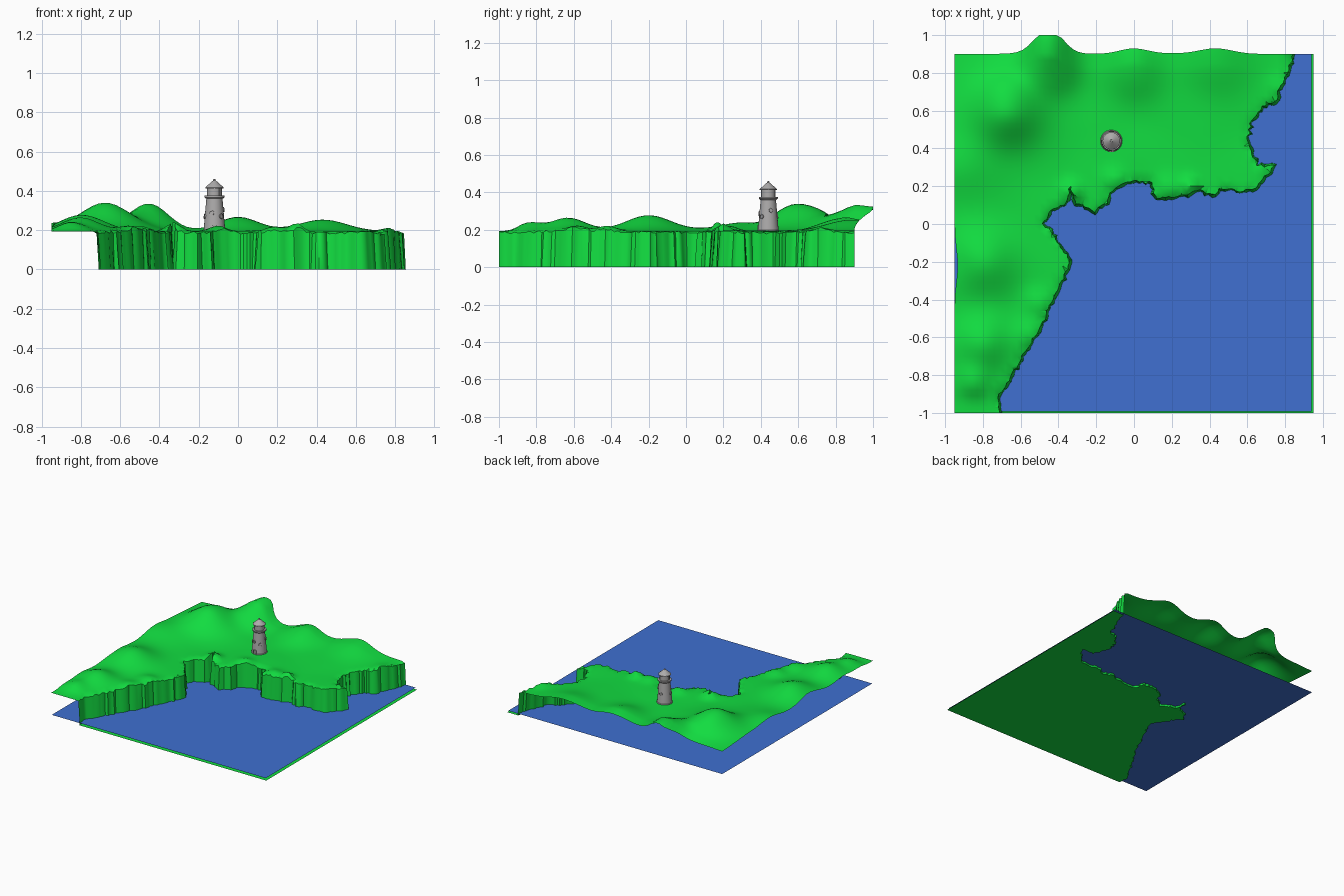
import bpy, bmesh, math, random
from mathutils import Vector, Matrix, geometry, noise

if "Cube" in bpy.data.objects:
    bpy.data.objects.remove(bpy.data.objects["Cube"])

random.seed(4)


def material(name, rgb):
    m = bpy.data.materials.new(name)
    m.diffuse_color = (*rgb, 1)
    m.use_nodes = True
    m.node_tree.nodes["Principled BSDF"].inputs["Base Color"].default_value = m.diffuse_color
    return m


GREEN = material("grass green", (0.006, 0.72, 0.052))
BLUE = material("sea blue", (0.05, 0.16, 0.64))
GREY = material("stone grey", (0.42, 0.41, 0.41))


def finish(bm, name, mat, angle=35):
    me = bpy.data.meshes.new(name)
    bm.to_mesh(me)
    bm.free()
    ob = bpy.data.objects.new(name, me)
    bpy.context.collection.objects.link(ob)
    me.materials.append(mat)
    bpy.ops.object.select_all(action='DESELECT')
    ob.select_set(True)
    bpy.context.view_layer.objects.active = ob
    bpy.ops.object.shade_smooth_by_angle(angle=math.radians(angle))
    return ob


# Hills: x, y, height, radius
HILLS = [(-.67, .60, .145, .15), (-.45, .86, .14, .11), (0, .83, .075, .12),
         (.43, .87, .065, .14), (-.80, -.63, .07, .11), (-.80, -.20, .085, .14),
         (-.85, -.84, .04, .07), (-.90, .30, .045, .16), (-.33, .17, .05, .04),
         (.30, .20, .045, .035), (-.10, .23, .03, .05), (.19, .19, .025, .05),
         (-.50, -.42, .03, .06), (-.55, -.58, .025, .06), (.78, .72, .02, .05)]
BASE = 0.193


def land_point(x, y):
    """Height of the land; the back rim leans outwards where hills meet it."""
    d = sum(h * math.exp(-((x - a) ** 2 + (y - b) ** 2) / (1.5 * r * r)) for a, b, h, r in HILLS)
    d += 0.006 * noise.noise((x * 4, y * 4, 0))
    d *= min(1, (y + 1) / 0.12 + 0.05)
    d = max(d, -0.01)
    near_light = math.exp(-((x + .12) ** 2 + (y - .44) ** 2) / .01)
    d *= 1 - near_light
    lean = 8.3 * min(max(d, 0), 0.11) ** 2 * max(0, (y - .6) / .3)
    edge = 0.016 * math.exp(-((y + .22) / .12) ** 2) * max(0, (-x - .75) / .2)
    return Vector((x + edge, y + lean, BASE + d))


# Coastline, from the front edge to the back edge
KEYS = [(-.71, -1), (-.715, -.9), (-.66, -.83), (-.61, -.73), (-.555, -.64), (-.485, -.535),
        (-.45, -.43), (-.405, -.35), (-.35, -.24), (-.34, -.19), (-.395, -.11), (-.44, -.04),
        (-.48, 0), (-.44, .07), (-.37, .1), (-.335, .2), (-.305, .11), (-.21, .065), (-.145, .11),
        (-.115, .18), (-.02, .225), (.095, .22), (.12, .13), (.2, .145), (.285, .15), (.33, .18),
        (.43, .155), (.45, .19), (.56, .175), (.64, .19), (.68, .24), (.745, .305), (.655, .31),
        (.6, .43), (.62, .55), (.68, .62), (.76, .66), (.77, .72), (.81, .79), (.845, .9)]
coast = []
for p, q in zip(KEYS, KEYS[1:]):
    p, q = Vector(p), Vector(q)
    n = max(2, round((q - p).length / 0.017))
    side = Vector((q.y - p.y, p.x - q.x)).normalized()
    for i in range(n):
        c = p.lerp(q, i / n)
        if coast:
            c += side * random.uniform(-.007, .007)
        coast.append(c)
coast.append(Vector(KEYS[-1]))

# Outline of the land, closed along the back, left and front edges
STEP = 0.03


def straight(a, b):
    a, b = Vector(a), Vector(b)
    n = max(1, round((b - a).length / STEP))
    return [a.lerp(b, i / n) for i in range(n)]


outline = (coast[:-1] + straight(coast[-1], (-.95, .9)) + straight((-.95, .9), (-.95, -1))
           + straight((-.95, -1), coast[0]))
inner = []
for i in range(1, 62):
    for j in range(1, 62):
        p = Vector((-.95 + i * STEP, -1 + j * STEP))
        if p.y < .885 and min((p - c).length_squared for c in coast) > .016 ** 2:
            inner.append(p)
verts, _, faces, *_ = geometry.delaunay_2d_cdt(
    outline + inner, [], [list(range(len(outline)))], 1, 1e-6)

# Land: rolling top, cliff walls and the sea floor in one sheet
bm = bmesh.new()
used = {i for f in faces for i in f}
top = {i: bm.verts.new(land_point(*verts[i])) for i in used}
for f in faces:
    bm.faces.new([top[i] for i in f])

upper, lower = [], []
for i, c in enumerate(coast):
    t = coast[min(i + 2, len(coast) - 1)] - coast[max(i - 2, 0)]
    out = Vector((t.y, -t.x)).normalized() * random.uniform(.006, .018)
    if i in (0, len(coast) - 1):
        out.y = 0
    upper.append(bm.verts.new(land_point(*c)))
    lower.append(bm.verts.new((c.x + out.x, c.y + out.y, 0)))
for i in range(len(coast) - 1):
    bm.faces.new((upper[i], lower[i], lower[i + 1], upper[i + 1]))
floor = [bm.verts.new((.95, .9, 0)), bm.verts.new((.95, -1, 0))]
ngon = bm.faces.new(floor + lower)
ngon.normal_update()
if ngon.normal.z < 0:
    ngon.normal_flip()
bmesh.ops.triangulate(bm, faces=[ngon])
bmesh.ops.remove_doubles(bm, verts=bm.verts, dist=1e-4)
# Ragged cliff rim
for v in bm.verts:
    if v.co.z > .1 and any(abs(f.normal.z) < .5 for f in v.link_faces if f.calc_area() > 0):
        v.co.z += 0
rim = {v for v in bm.verts if v.co.z > .1 and any(e.other_vert(v).co.z < .01 for e in v.link_edges)}
for v in rim:
    v.co.z -= random.uniform(0, .014)
finish(bm, "land", GREEN, 40)

# Sea surface
bm = bmesh.new()
bm.faces.new([bm.verts.new(p) for p in
              ((-.95, -.993, .014), (.94, -.993, .014), (.94, .9, .014), (-.95, .9, .014))])
finish(bm, "sea", BLUE)

# Lighthouse
CX, CY = -.12, .44


def lathe(name, profile, sides=24):
    bm = bmesh.new()
    vs = [bm.verts.new((CX + r, CY, z)) for r, z in profile]
    es = [bm.edges.new(p) for p in zip(vs, vs[1:])]
    bmesh.ops.spin(bm, geom=vs + es, cent=(CX, CY, 0), axis=(0, 0, 1),
                   angle=math.tau, steps=sides, use_duplicate=False)
    bmesh.ops.remove_doubles(bm, verts=bm.verts, dist=1e-5)
    bmesh.ops.recalc_face_normals(bm, faces=bm.faces)
    return finish(bm, name, GREY)


lathe("tower", [(0, .18), (.058, .18), (.058, .197), (.055, .2), (.041, .362), (0, .362)])
lathe("gallery", [(0, .36), (.044, .36), (.051, .367), (.051, .376), (0, .376)])
lathe("lantern_room", [(0, .375), (.037, .375), (.037, .416), (0, .416)])
lathe("roof", [(0, .412), (.046, .412), (.046, .418), (.01, .45), (.007, .452),
               (.006, .458), (0, .461)])


def tower_radius(z):
    return .055 + (z - .2) / .162 * (.041 - .055)


# Round windows: a raised ring around a flat pane
def window(name, angle, z):
    a = math.radians(angle)
    out = Vector((math.cos(a), math.sin(a), .086)).normalized()
    centre = Vector((CX, CY, z)) + out * tower_radius(z)
    turn = Matrix.Translation(centre) @ out.to_track_quat('Z', 'Y').to_matrix().to_4x4()
    bm = bmesh.new()
    rings = [[bm.verts.new(turn @ Vector((r * math.cos(k * math.tau / 16),
                                          r * math.sin(k * math.tau / 16), h)))
              for k in range(16)]
             for r, h in ((.013, -.004), (.013, .004), (.009, .004), (.009, .0005))]
    for p, q in zip(rings, rings[1:]):
        for k in range(16):
            bm.faces.new((p[k], p[k - 15], q[k - 15], q[k]))
    bm.faces.new(rings[-1])
    finish(bm, name, GREY)


for n, (ang, z) in enumerate([(-107, .283), (-45, .266), (-170, .266), (20, .3), (90, .27)]):
    window(f"window_{n + 1}", ang, z)


def box(name, centre, size, angle=0):
    bm = bmesh.new()
    m = (Matrix.Translation((CX, CY, 0)) @ Matrix.Rotation(angle, 4, 'Z')
         @ Matrix.Translation(centre) @ Matrix.Diagonal((*size, 1)))
    bmesh.ops.create_cube(bm, size=1, matrix=m)
    finish(bm, name, GREY)


# Door frame and lantern posts
for s in (-1, 1):
    box("door_post", (s * .011, -.053, .205), (.004, .012, .036))
box("door_lintel", (0, -.053, .224), (.026, .012, .004))
for k in range(8):
    box("lantern_post", (.037, 0, .395), (.004, .004, .04), k * math.tau / 8)
